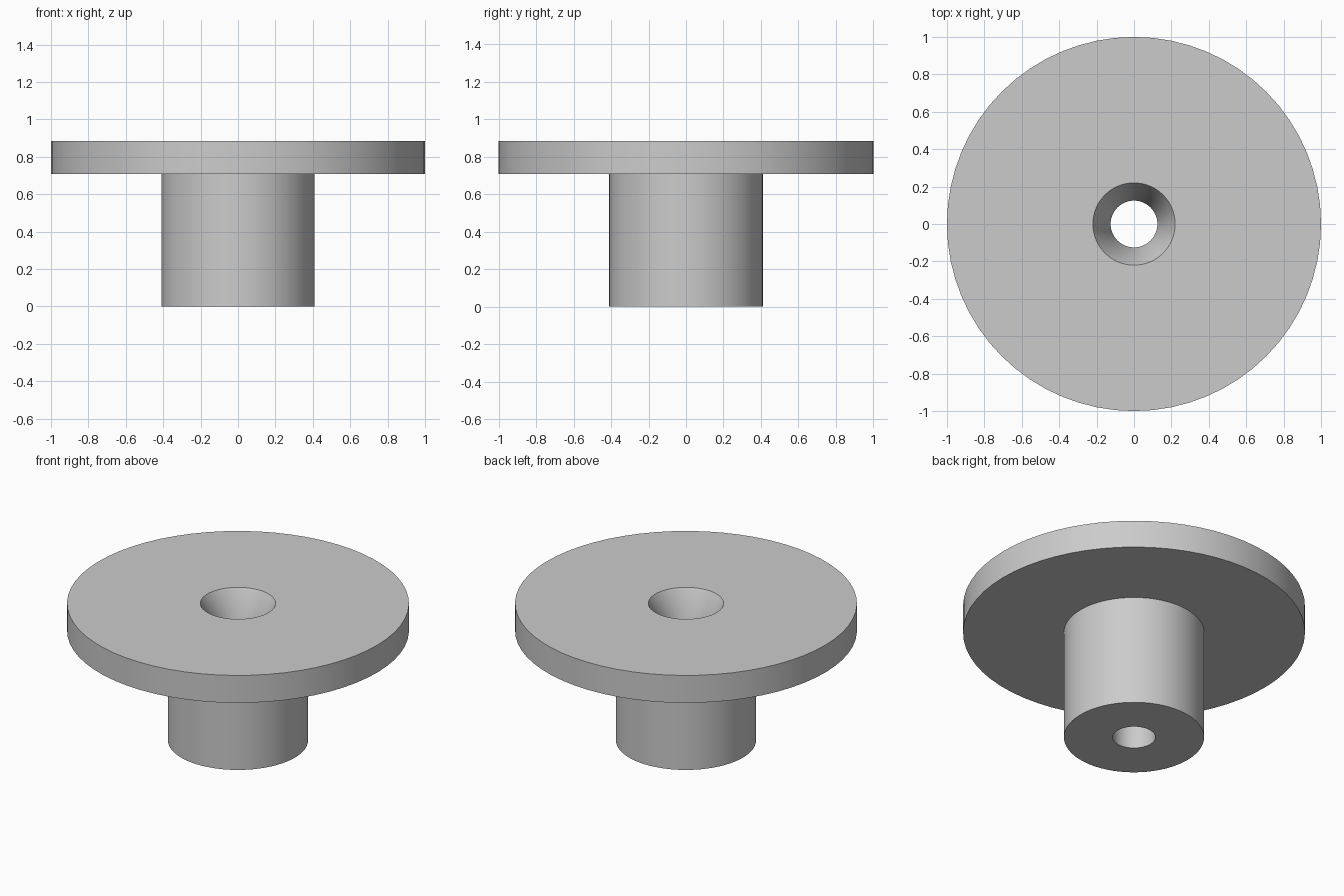
import bpy
import bmesh
import math

cube = bpy.data.objects.get("Cube")
if cube:
    bpy.data.objects.remove(cube, do_unlink=True)

SEGMENTS = 64
FLANGE_R, HUB_R = 1.0, 0.41
SINK_R, BORE_R = 0.22, 0.125
TOP_Z, FLANGE_Z = 0.885, 0.708

# Plain grey metal
grey = bpy.data.materials.new("plain_grey")
grey.use_nodes = True
color = (0.6, 0.6, 0.6, 1.0)
grey.diffuse_color = color
grey.node_tree.nodes["Principled BSDF"].inputs["Base Color"].default_value = color


def lathe(name, profile, material):
    """Turn a closed (radius, z) profile into a ring-shaped solid."""
    bm = bmesh.new()
    rings = []
    for i in range(SEGMENTS):
        a = 2 * math.pi * i / SEGMENTS
        rings.append([bm.verts.new((r * math.cos(a), r * math.sin(a), z))
                      for r, z in profile])
    count = len(profile)
    for i, ring in enumerate(rings):
        following = rings[(i + 1) % SEGMENTS]
        for j in range(count):
            k = (j + 1) % count
            bm.faces.new((ring[j], following[j], following[k], ring[k]))
    bmesh.ops.recalc_face_normals(bm, faces=bm.faces)
    mesh = bpy.data.meshes.new(name)
    bm.to_mesh(mesh)
    bm.free()
    mesh.materials.append(material)
    obj = bpy.data.objects.new(name, mesh)
    bpy.context.collection.objects.link(obj)
    bpy.ops.object.select_all(action="DESELECT")
    obj.select_set(True)
    bpy.context.view_layer.objects.active = obj
    bpy.ops.object.shade_smooth_by_angle(angle=math.radians(30))
    return obj


# Hub, wide flange, tapered mouth and straight bore in one turned profile
lathe("flanged_bushing", [
    (BORE_R, 0), (HUB_R, 0),
    (HUB_R, FLANGE_Z), (FLANGE_R, FLANGE_Z),
    (FLANGE_R, TOP_Z), (SINK_R, TOP_Z),
    (BORE_R, FLANGE_Z),
], grey)
